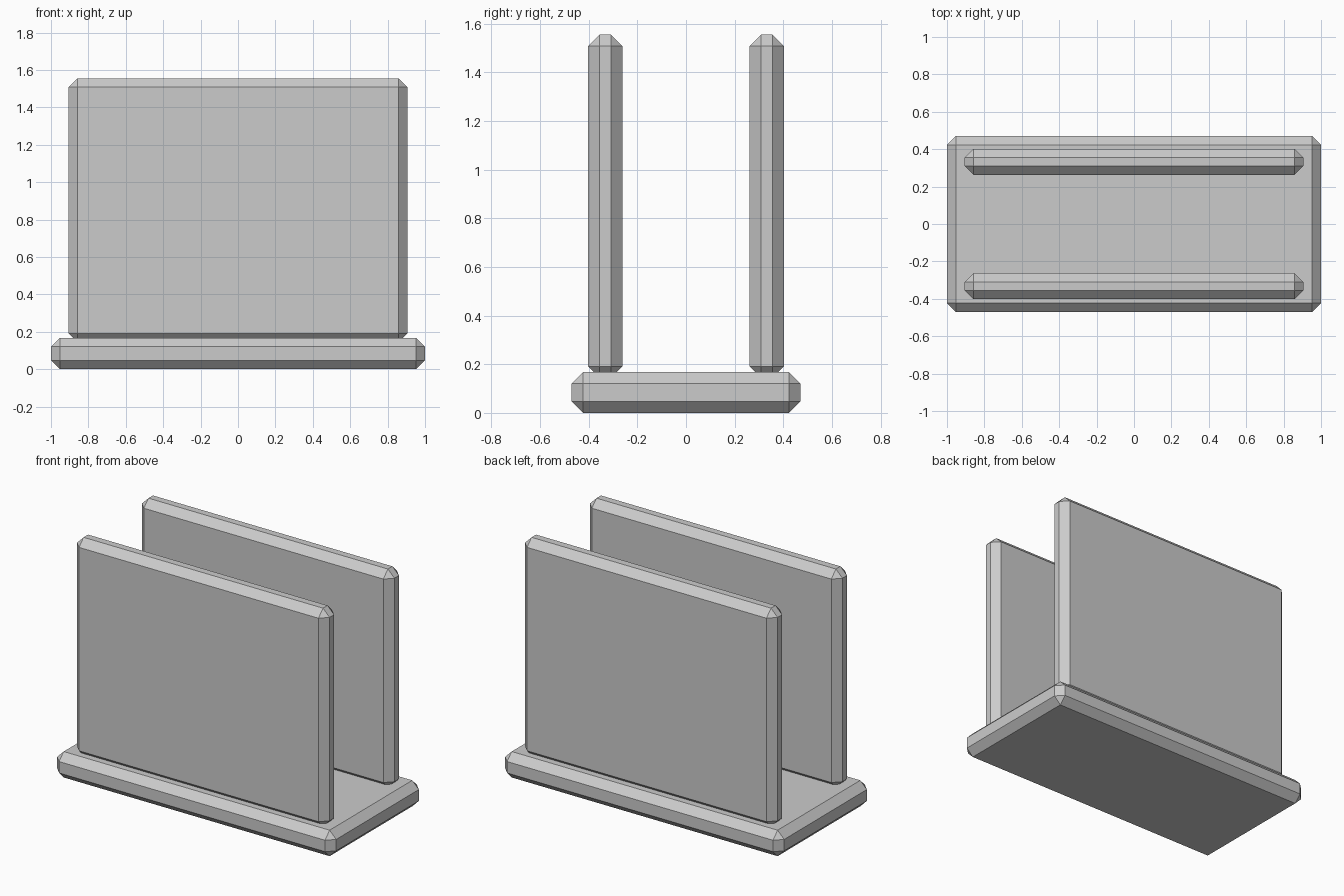
import bpy

# Remove the default cube
cube = bpy.data.objects.get("Cube")
if cube:
    bpy.data.objects.remove(cube, do_unlink=True)

grey = bpy.data.materials.new("light_grey")
grey.use_nodes = True
colour = (0.6, 0.6, 0.6, 1.0)
grey.diffuse_color = colour
grey.node_tree.nodes["Principled BSDF"].inputs["Base Color"].default_value = colour


def chamfered_slab(name, size, centre, chamfer=0.047):
    """Flat-faced box with every edge cut by a single chamfer."""
    bpy.ops.mesh.primitive_cube_add(size=1, location=centre)
    slab = bpy.context.object
    slab.name = name
    slab.scale = size
    bpy.ops.object.transform_apply(location=False, rotation=False, scale=True)
    bevel = slab.modifiers.new("chamfer", "BEVEL")
    bevel.width = chamfer
    bevel.segments = 1
    bevel.limit_method = "NONE"
    slab.data.materials.append(grey)
    return slab


# Base slab
chamfered_slab("base", (2.0, 0.94, 0.168), (0, 0, 0.084))

# Two upright plates, sunk slightly into the base
for name, side in (("front_plate", -1), ("back_plate", 1)):
    chamfered_slab(name, (1.81, 0.14, 1.412), (0, side * 0.332, 0.849))
